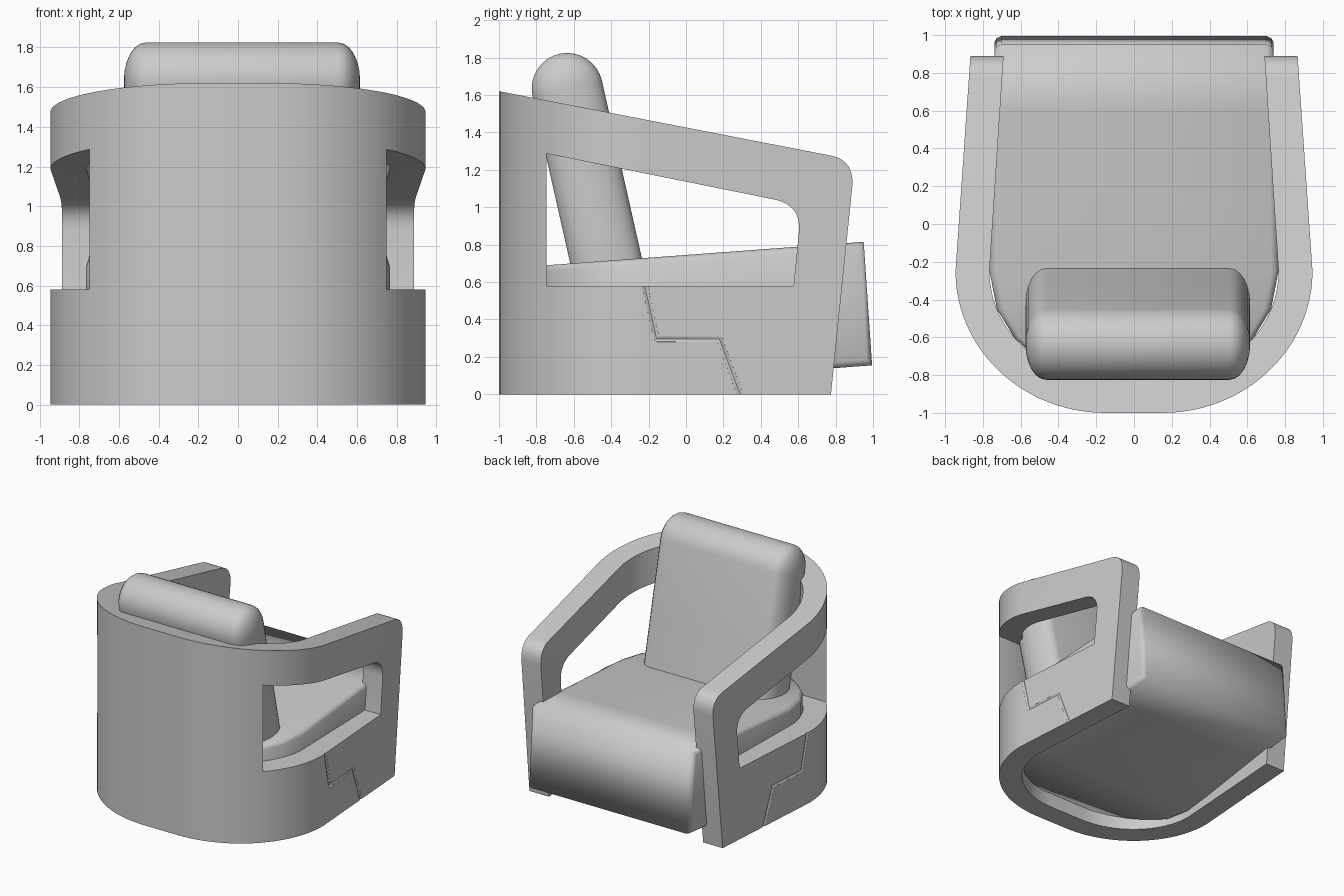
import bpy, bmesh, math
from mathutils import Vector

cube = bpy.data.objects.get("Cube")
if cube:
    bpy.data.objects.remove(cube, do_unlink=True)

grey = bpy.data.materials.new("light_grey")
grey.use_nodes = True
grey.diffuse_color = (0.6, 0.6, 0.6, 1)
grey.node_tree.nodes["Principled BSDF"].inputs["Base Color"].default_value = (0.6, 0.6, 0.6, 1)


def finish(name, bm):
    bmesh.ops.recalc_face_normals(bm, faces=bm.faces)
    mesh = bpy.data.meshes.new(name)
    bm.to_mesh(mesh)
    bm.free()
    mesh.materials.append(grey)
    obj = bpy.data.objects.new(name, mesh)
    bpy.context.collection.objects.link(obj)
    return obj


def loft(name, rings):
    """Skin a list of equal-length closed rings and cap both ends."""
    bm = bmesh.new()
    loops = [[bm.verts.new(p) for p in ring] for ring in rings]
    n = len(loops[0])
    for a, b in zip(loops, loops[1:]):
        for i in range(n):
            j = (i + 1) % n
            bm.faces.new((a[i], a[j], b[j], b[i]))
    # caps are strips joining matching points of each half ring
    for ring in (loops[0], loops[-1]):
        for i in range(n // 2 - 1):
            bm.faces.new((ring[i], ring[i + 1], ring[n - 2 - i], ring[n - 1 - i]))
    return finish(name, bm)


def prism(name, points, offset):
    """Extrude a flat polygon along an offset."""
    bm = bmesh.new()
    face = bm.faces.new([bm.verts.new(p) for p in points])
    out = bmesh.ops.extrude_face_region(bm, geom=[face])
    verts = [v for v in out["geom"] if isinstance(v, bmesh.types.BMVert)]
    bmesh.ops.translate(bm, verts=verts, vec=offset)
    return finish(name, bm)


def side_prism(name, profile):
    return prism(name, [(-1.2, y, z) for y, z in profile], (2.4, 0, 0))


def rounded(a, corner, b, steps=8):
    """Quadratic rounding of a profile corner."""
    a, corner, b = Vector(a), Vector(corner), Vector(b)
    ts = [i / steps for i in range(steps + 1)]
    return [tuple(a * (1 - t) ** 2 + corner * 2 * t * (1 - t) + b * t * t) for t in ts]


def cut(obj, cutter, operation):
    cutter.hide_render = True
    mod = obj.modifiers.new("cut", "BOOLEAN")
    mod.operation, mod.object, mod.solver = operation, cutter, "EXACT"
    bpy.context.view_layer.objects.active = obj
    bpy.ops.object.modifier_apply(modifier=mod.name)
    bpy.data.objects.remove(cutter, do_unlink=True)


def smooth(obj, angle):
    bpy.ops.object.select_all(action="DESELECT")
    obj.select_set(True)
    bpy.context.view_layer.objects.active = obj
    bpy.ops.object.shade_smooth_by_angle(angle=math.radians(angle))


# Curved shell: U-shaped plan trimmed to the side silhouette
def half_plan(rx, ry, end_x):
    steps = 24
    arc = [(0.15 + rx * math.cos(t), -0.25 - ry * math.sin(t))
           for t in (math.pi / 2 * i / steps for i in range(steps + 1))]
    return [(end_x, 1.05)] + arc


outer = half_plan(0.795, 0.75, 0.855)
inner = half_plan(0.615, 0.57, 0.68)
plan = outer + [(-x, y) for x, y in reversed(outer)]
plan += [(-x, y) for x, y in inner] + list(reversed(inner))
shell = prism("armchair_shell", [(x, y, 0) for x, y in plan], (0, 0, 1.8))

silhouette = [(-1.1, 0), (0.775, 0)]
silhouette += rounded((0.89, 1.12), (0.895, 1.25), (0.78, 1.275)) + [(-1.1, 1.64)]
cut(shell, side_prism("silhouette_cutter", silhouette), "INTERSECT")

window = [(-0.745, 1.287), (-0.745, 0.58), (0.575, 0.58)]
window += rounded((0.605, 0.88), (0.61, 1.01), (0.48, 1.04))
cut(shell, side_prism("window_cutter", window), "DIFFERENCE")

# Shallow stepped crease on each side of the shell
for side in (-1, 1):
    curve = bpy.data.curves.new("crease", "CURVE")
    curve.dimensions = "3D"
    curve.bevel_depth, curve.bevel_resolution, curve.use_fill_caps = 0.025, 2, True
    path = [(-0.235, 0.65), (-0.155, 0.295), (0.18, 0.295), (0.31, -0.05)]
    spline = curve.splines.new("POLY")
    spline.points.add(len(path) - 1)
    for point, (y, z) in zip(spline.points, path):
        point.co = (side * (0.945 - 0.069 * (y + 0.25) + 0.017), y, z, 1)
    crease = bpy.data.objects.new("crease_cutter", curve)
    bpy.context.collection.objects.link(crease)
    bpy.ops.object.select_all(action="DESELECT")
    crease.select_set(True)
    bpy.context.view_layer.objects.active = crease
    bpy.ops.object.convert(target="MESH")
    cut(shell, bpy.context.view_layer.objects.active, "DIFFERENCE")
smooth(shell, 30)


# Seat cushion: side profile swept across, narrowing with the shell at the rear
def half_width(y):
    if y > -0.25:
        return 0.765 - 0.022 * (y + 0.25)
    return 0.15 + 0.615 * math.sqrt(max(0, 1 - ((y + 0.25) / 0.57) ** 2))


rear = [-0.81, -0.77, -0.7, -0.6, -0.45, -0.25, 0.2, 0.6]
top = [(y, 0.745 + 0.074 * y) for y in rear] + [(0.95, 0.815)]
under = [(y, 0.03 + 0.2 * max(0, -0.4 - y) + 0.1 * max(0, y + 0.35)) for y in rear]
under += [(0.995, 0.155)]
seat_profile = top + under[::-1]
rings = []
for t, inset in ((-1, 0.03), (-0.985, 0.01), (-0.95, 0), (0.95, 0), (0.985, 0.01), (1, 0.03)):
    ring = []
    for i, (y, z) in enumerate(seat_profile):
        dz = -inset if i < len(top) else inset
        dy = -inset if y > 0.9 else 0
        ring.append((t * half_width(y), y + dy, z + dz))
    rings.append(ring)
seat = loft("seat_cushion", rings)
smooth(seat, 120)

# Back cushion: leaning slab with a round top and domed ends
lean = Vector((0, -0.22, 0.976)).normalized()
across = Vector((0, lean.z, -lean.y))
crown = Vector((0.02, -0.635, 1.635))
foot = crown - lean * 1.1
rings = []
angles = [math.radians(a) for a in (-88, -75, -60, -45, -30, -15, 0)]
stations = [(-0.485, a) for a in angles] + [(0.485, -a) for a in reversed(angles)]
for x, a in stations:
    r = 0.19 * math.cos(a)
    turn = [math.pi * i / 16 for i in range(17)]
    ring = [crown + across * r * math.cos(t) + lean * r * math.sin(t) for t in turn]
    ring += [foot - across * r, foot - across * r / 3, foot + across * r / 3, foot + across * r]
    ring.append((ring[0] + foot + across * r) / 2)
    rings.append([p + Vector((x + 0.11 * math.sin(a), 0, 0)) for p in ring])
back = loft("back_cushion", rings)
smooth(back, 50)
